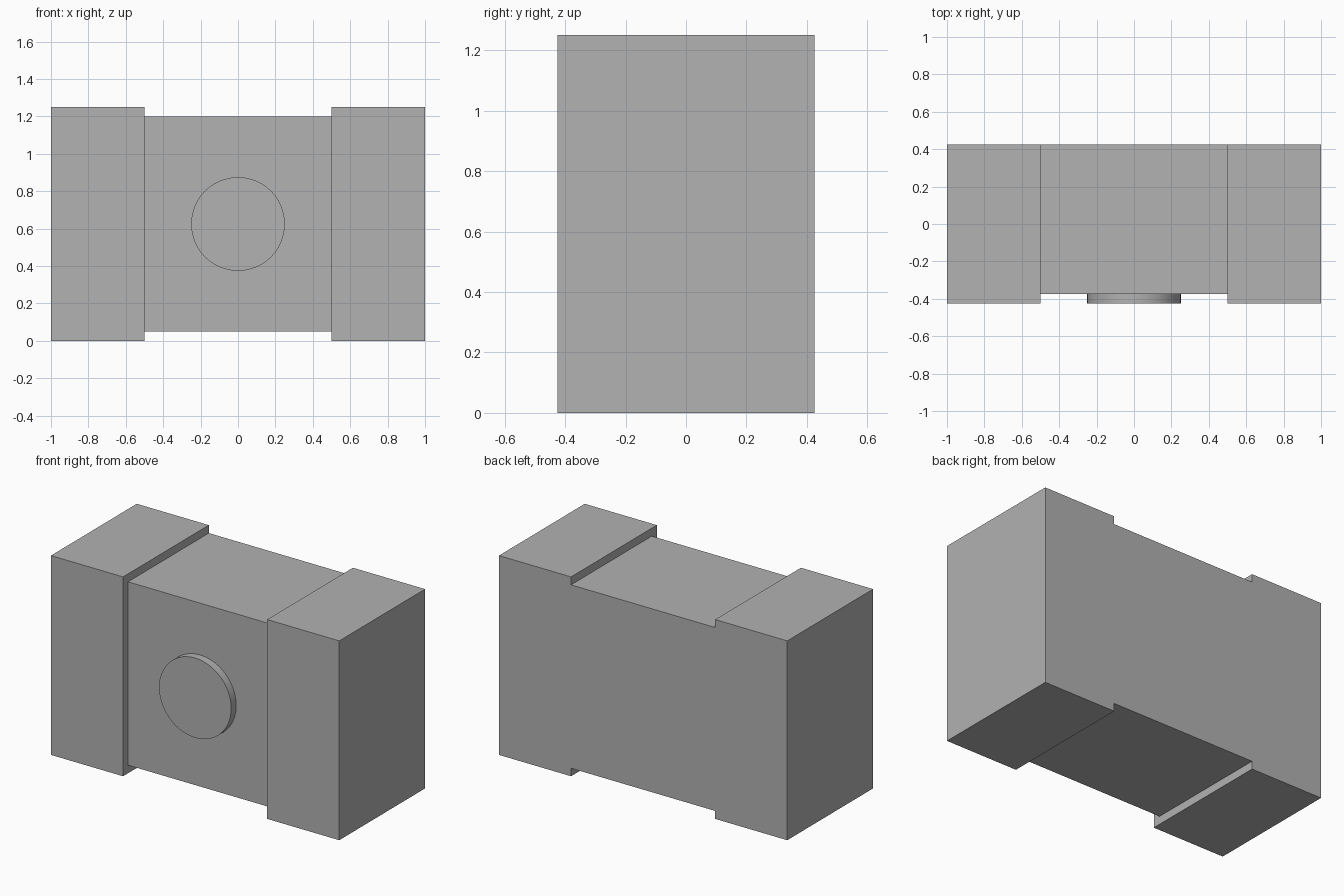
import bpy
import math

default_cube = bpy.data.objects.get("Cube")
if default_cube:
    bpy.data.objects.remove(default_cube, do_unlink=True)

# Overall proportions
HEIGHT = 1.25
DEPTH = 0.85
CAP_WIDTH = 0.5
STEP = 0.05
BACK = DEPTH / 2
FRONT = -DEPTH / 2

grey = bpy.data.materials.new("plain grey")
grey.use_nodes = True
colour = (0.445, 0.445, 0.445, 1)
grey.diffuse_color = colour
grey.node_tree.nodes["Principled BSDF"].inputs["Base Color"].default_value = colour


def finish(name):
    obj = bpy.context.object
    obj.name = obj.data.name = name
    bpy.ops.object.transform_apply(location=False, rotation=True, scale=True)
    obj.data.materials.append(grey)
    return obj


def block(name, low, high):
    """Box between two opposite corners."""
    centre = [(a + b) / 2 for a, b in zip(low, high)]
    bpy.ops.mesh.primitive_cube_add(size=1, location=centre)
    bpy.context.object.scale = [b - a for a, b in zip(low, high)]
    return finish(name)


# Tall end blocks, one on each side
for side, name in ((-1, "right_end_block"), (1, "left_end_block")):
    inner, outer = side * (1 - CAP_WIDTH), side
    block(name, (min(inner, outer), FRONT, 0), (max(inner, outer), BACK, HEIGHT))

# Middle block, recessed at the front, top and bottom, flush at the back
half = 1 - CAP_WIDTH
block("middle_block", (-half, FRONT + STEP, STEP), (half, BACK, HEIGHT - STEP))

# Round disc on the front, flush with the end blocks
bpy.ops.mesh.primitive_cylinder_add(
    vertices=96, radius=0.25, depth=STEP,
    location=(0, FRONT + STEP / 2, HEIGHT / 2), rotation=(math.pi / 2, 0, 0))
finish("front_disc")
bpy.ops.object.shade_smooth_by_angle(angle=math.radians(30))
